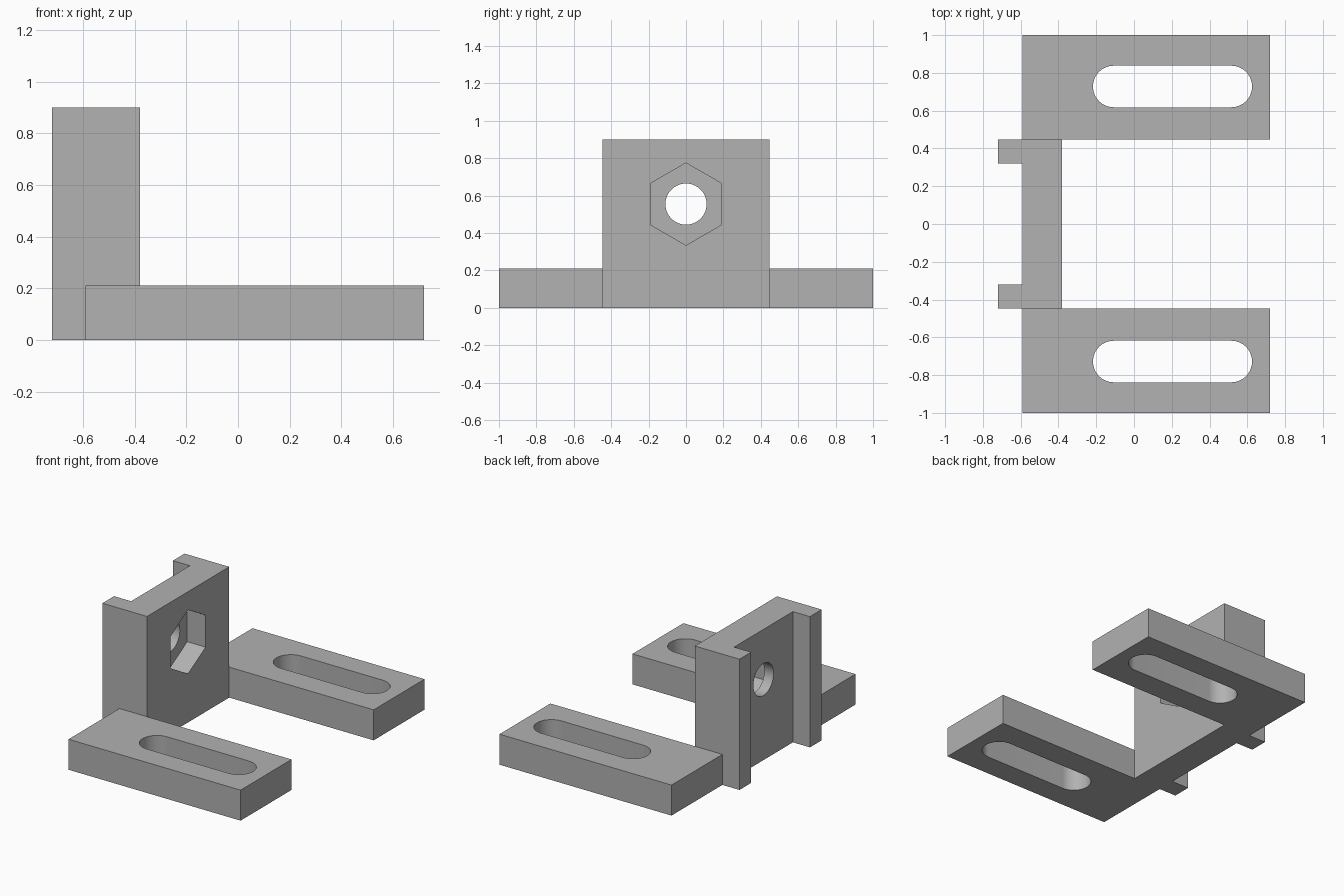
import bpy, bmesh
from math import pi, cos, sin, radians
from mathutils import Matrix

cube = bpy.data.objects.get("Cube")
if cube:
    bpy.data.objects.remove(cube, do_unlink=True)

grey = bpy.data.materials.new("plain grey")
grey.use_nodes = True
GREY = (0.445, 0.445, 0.445, 1)
grey.diffuse_color = GREY
grey.node_tree.nodes["Principled BSDF"].inputs["Base Color"].default_value = GREY


def prism(name, outline, low, high, along_x=False):
    """Extrude a closed 2D outline along z, or along x with the outline in (y, z)."""
    bm = bmesh.new()
    face = bm.faces.new([bm.verts.new((a, b, low)) for a, b in outline])
    top = bmesh.ops.extrude_face_region(bm, geom=[face])["geom"]
    moved = [v for v in top if isinstance(v, bmesh.types.BMVert)]
    bmesh.ops.translate(bm, verts=moved, vec=(0, 0, high - low))
    if along_x:
        turn = Matrix(((0, 0, 1, 0), (1, 0, 0, 0), (0, 1, 0, 0), (0, 0, 0, 1)))
        bmesh.ops.transform(bm, matrix=turn, verts=bm.verts)
    bmesh.ops.recalc_face_normals(bm, faces=bm.faces)
    mesh = bpy.data.meshes.new(name)
    bm.to_mesh(mesh)
    bm.free()
    mesh.materials.append(grey)
    obj = bpy.data.objects.new(name, mesh)
    bpy.context.collection.objects.link(obj)
    return obj


def arc(cx, cy, r, start, sweep, steps):
    return [(cx + r * cos(start + sweep * i / steps), cy + r * sin(start + sweep * i / steps))
            for i in range(steps + 1)]


def cut(body, cutter):
    mod = body.modifiers.new("cut", "BOOLEAN")
    mod.operation, mod.solver, mod.object = "DIFFERENCE", "EXACT", cutter
    bpy.ops.object.select_all(action="DESELECT")
    bpy.context.view_layer.objects.active = body
    body.select_set(True)
    bpy.ops.object.modifier_apply(modifier=mod.name)
    bpy.data.objects.remove(cutter, do_unlink=True)
    bpy.ops.object.shade_smooth_by_angle(angle=radians(30))


# Dimensions
BACK, WALL_BACK, WALL_FRONT, FRONT = -0.72, -0.59, -0.38, 0.72
HALF_WALL, RIB_INNER, HEIGHT, FOOT_HEIGHT = 0.447, 0.32, 0.9, 0.21
BORE_Z, BORE_R, NUT_R, NUT_FLOOR = 0.555, 0.11, 0.22, -0.52

# Upright channel: wall with two ribs on its back edges
half = [(WALL_FRONT, HALF_WALL), (BACK, HALF_WALL), (BACK, RIB_INNER), (WALL_BACK, RIB_INNER)]
wall = prism("upright_wall", half + [(x, -y) for x, y in reversed(half)], 0, HEIGHT)

# Round bore through the wall and hexagonal nut pocket
cut(wall, prism("bore_cutter", arc(0, BORE_Z, BORE_R, 0, 2 * pi, 64)[:-1], -1, 0, True))
cut(wall, prism("nut_cutter", arc(0, BORE_Z, NUT_R, pi / 2, 2 * pi, 6)[:-1], NUT_FLOOR, 0, True))

# Slotted feet on both sides
SLOT_Y, SLOT_R, SLOT_START, SLOT_END = 0.728, 0.11, -0.107, 0.515
for side, name in ((1, "left"), (-1, "right")):
    inner, outer, y = side * HALF_WALL, side, side * SLOT_Y
    foot = prism(name + "_foot", [(WALL_BACK, inner), (FRONT, inner),
                                  (FRONT, outer), (WALL_BACK, outer)], 0, FOOT_HEIGHT)
    slot = (arc(SLOT_END, y, SLOT_R, -pi / 2, pi, 32)
            + arc(SLOT_START, y, SLOT_R, pi / 2, pi, 32))
    cut(foot, prism("slot_cutter", slot, -1, 1))
